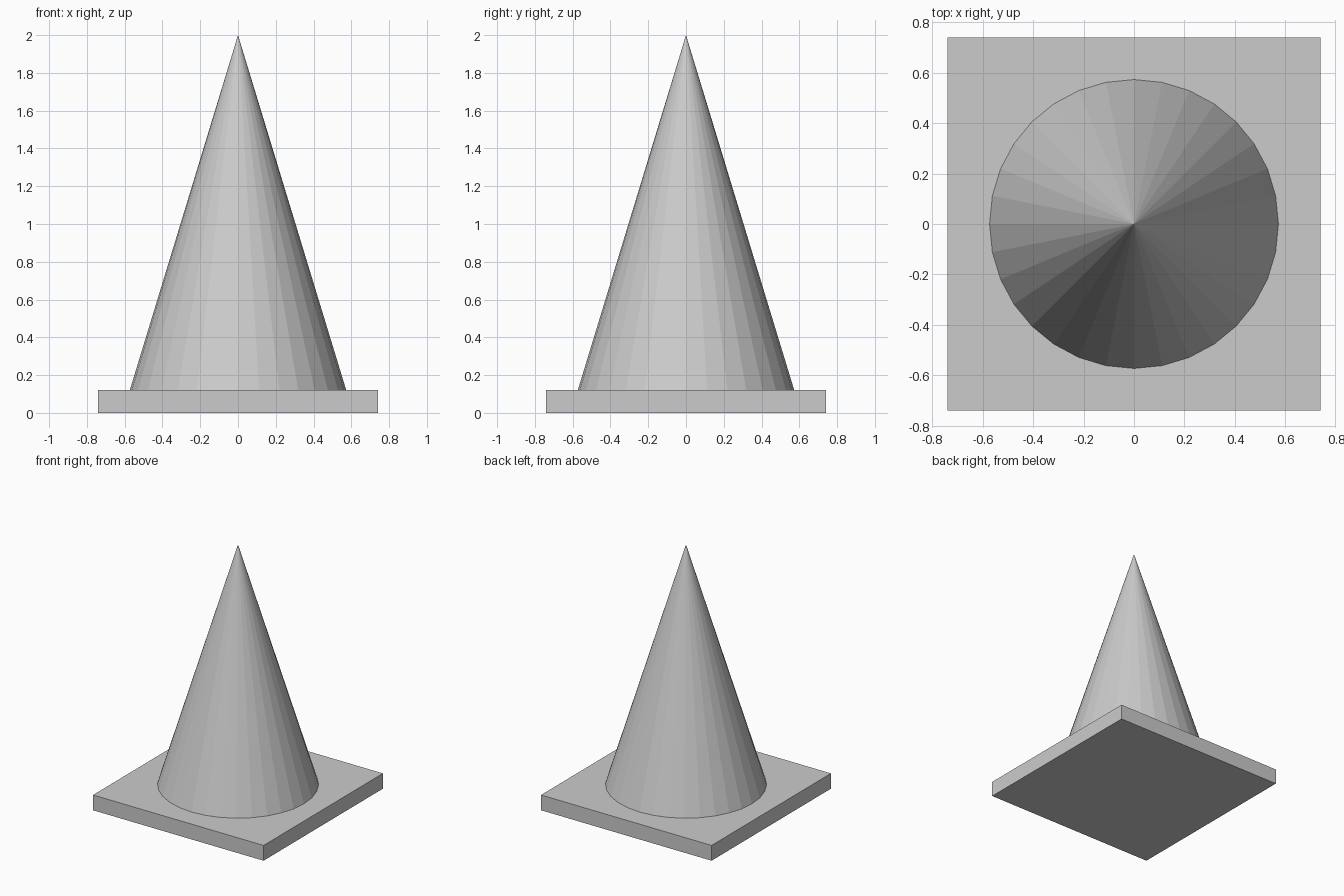
import bpy

default_cube = bpy.data.objects.get("Cube")
if default_cube:
    bpy.data.objects.remove(default_cube, do_unlink=True)

BASE_WIDTH = 1.48
BASE_HEIGHT = 0.12
CONE_RADIUS = 0.573   # where the cone meets the base
TOTAL_HEIGHT = 2.0
SINK = 0.02           # cone overlap into the base

# Single plain grey
grey = bpy.data.materials.new("light_grey")
grey.use_nodes = True
colour = (0.6, 0.6, 0.6, 1.0)
grey.diffuse_color = colour
for node in grey.node_tree.nodes:
    if node.type == "BSDF_PRINCIPLED":
        node.inputs["Base Color"].default_value = colour


def finish(name):
    part = bpy.context.object
    part.name = part.data.name = name
    part.data.materials.append(grey)
    return part


# Square base plate
bpy.ops.mesh.primitive_cube_add(size=1, location=(0, 0, BASE_HEIGHT / 2))
base = finish("base_plate")
base.scale = (BASE_WIDTH, BASE_WIDTH, BASE_HEIGHT)
bpy.ops.object.transform_apply(location=False, rotation=False, scale=True)

# Flat-faceted cone, continued at the same slope slightly into the plate
visible_height = TOTAL_HEIGHT - BASE_HEIGHT
depth = visible_height + SINK
bpy.ops.mesh.primitive_cone_add(
    vertices=32,
    radius1=CONE_RADIUS * depth / visible_height,
    radius2=0,
    depth=depth,
    location=(0, 0, TOTAL_HEIGHT - depth / 2),
)
finish("cone_body")
bpy.ops.object.shade_flat()
